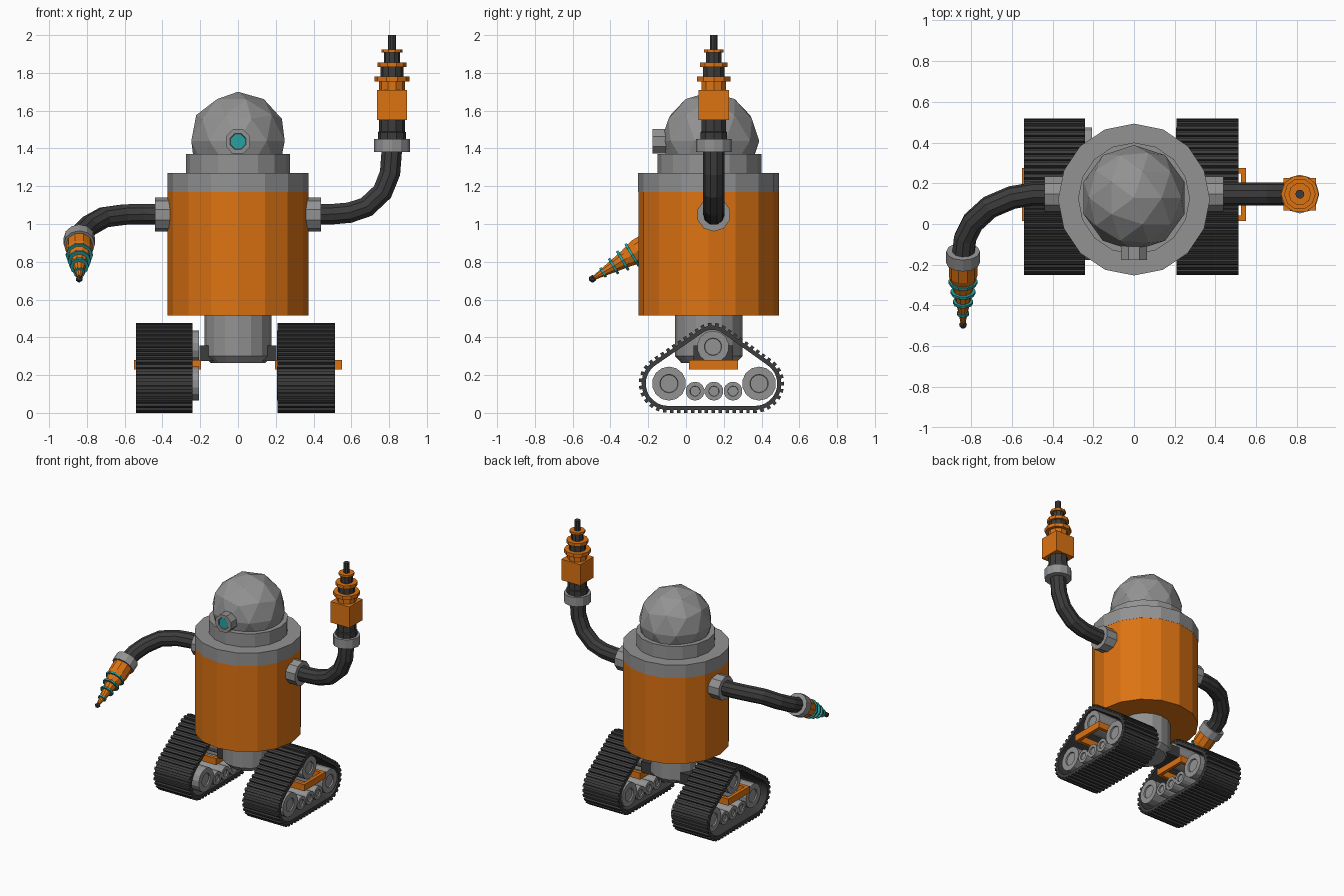
import bpy, bmesh, math
from mathutils import Vector, Matrix

if "Cube" in bpy.data.objects:
    bpy.data.objects.remove(bpy.data.objects["Cube"])


def material(name, rgb):
    m = bpy.data.materials.new(name)
    m.diffuse_color = (*rgb, 1)
    m.use_nodes = True
    m.node_tree.nodes["Principled BSDF"].inputs["Base Color"].default_value = m.diffuse_color
    return m


GRAY = material("metal gray", (0.29, 0.29, 0.29))
ORANGE = material("orange paint", (0.72, 0.17, 0.006))
DARK = material("dark rubber", (0.045, 0.045, 0.045))
TEAL = material("teal", (0.02, 0.36, 0.36))


def finish(bm, name, mat):
    bmesh.ops.recalc_face_normals(bm, faces=bm.faces)
    me = bpy.data.meshes.new(name)
    bm.to_mesh(me)
    bm.free()
    me.materials.append(mat)
    ob = bpy.data.objects.new(name, me)
    bpy.context.collection.objects.link(ob)
    return ob


def lathe(name, mat, profile, origin, axis=(0, 0, 1), sides=12, turn=0.0):
    """Revolve (radius, distance) points around an axis, with closed ends."""
    bm = bmesh.new()
    rot = Vector((0, 0, 1)).rotation_difference(Vector(axis)).to_matrix()
    rings = []
    for r, d in profile:
        rings.append([bm.verts.new(Vector(origin) + rot @ Vector(
            (r * math.cos(turn + math.tau * i / sides),
             r * math.sin(turn + math.tau * i / sides), d)))
            for i in range(sides)])
    for a, b in zip(rings, rings[1:]):
        for i in range(sides):
            j = (i + 1) % sides
            bm.faces.new((a[i], a[j], b[j], b[i]))
    bm.faces.new(rings[0])
    bm.faces.new(rings[-1])
    return finish(bm, name, mat)


def cyl(name, mat, r, d0, d1, origin, axis=(0, 0, 1), sides=12, turn=0.0):
    return lathe(name, mat, [(r, d0), (r, d1)], origin, axis, sides, turn)


def add_box(bm, lo, hi):
    lo, hi = Vector(lo), Vector(hi)
    mat = Matrix.Translation((lo + hi) / 2) @ Matrix.Diagonal((*(hi - lo), 1))
    bmesh.ops.create_cube(bm, size=1, matrix=mat)


def boxes(name, mat, *pairs):
    bm = bmesh.new()
    for lo, hi in pairs:
        add_box(bm, lo, hi)
    return finish(bm, name, mat)


def tube(name, mat, points, r, sides=10):
    """Sweep a round section along a path."""
    pts = [Vector(p) for p in points]
    bm = bmesh.new()
    rings, prev, frame = [], None, None
    for i, p in enumerate(pts):
        t = (pts[min(i + 1, len(pts) - 1)] - pts[max(i - 1, 0)]).normalized()
        if prev is None:
            u = t.cross(Vector((0, 0, 1))).normalized()
            frame = (u, t.cross(u))
        else:
            q = prev.rotation_difference(t)
            frame = (q @ frame[0], q @ frame[1])
        prev = t
        rings.append([bm.verts.new(p + r * (
            frame[0] * math.cos(math.tau * k / sides) +
            frame[1] * math.sin(math.tau * k / sides))) for k in range(sides)])
    for a, b in zip(rings, rings[1:]):
        for k in range(sides):
            j = (k + 1) % sides
            bm.faces.new((a[k], a[j], b[j], b[k]))
    bm.faces.new(rings[0])
    bm.faces.new(rings[-1])
    return finish(bm, name, mat)


# Body, lid and neck
BY = 0.12
cyl("body", ORANGE, 0.372, 0.515, 1.17, (0, BY, 0), sides=16)
cyl("body_lid", GRAY, 0.373, 1.17, 1.27, (0, BY, 0), sides=16)
cyl("neck_ring", GRAY, 0.275, 1.27, 1.37, (0, 0.125, 0), sides=16)
lathe("waist", GRAY, [(0.145, 0.265), (0.178, 0.30), (0.178, 0.52)], (0, BY, 0), sides=16)

# Faceted dome head, cut flat at the neck
bm = bmesh.new()
bmesh.ops.create_icosphere(bm, subdivisions=2, radius=0.26,
                           matrix=Matrix.Translation((0, 0.128, 1.44)))
cut = bmesh.ops.bisect_plane(bm, geom=bm.verts[:] + bm.edges[:] + bm.faces[:],
                             plane_co=(0, 0, 1.365), plane_no=(0, 0, 1), clear_inner=True)
bmesh.ops.holes_fill(bm, edges=[e for e in bm.edges if e.is_boundary])
finish(bm, "dome_head", GRAY)

# Eye
EYE = (0, 0, 1.437)
lathe("eye_socket", GRAY, [(0.07, -0.05), (0.07, 0.178), (0.045, 0.178), (0.042, 0.165)],
      EYE, (0, -1, 0), 8, math.pi / 8)
cyl("eye_lens", TEAL, 0.041, 0.164, 0.172, EYE, (0, -1, 0), 8, math.pi / 8)

# Tracks: outline is the hull around three circles (y, z, radius)
CIRCLES = [(-0.095, 0.155, 0.14), (0.365, 0.155, 0.14), (0.14, 0.35, 0.112)]


def track_outline(count):
    """Evenly spaced points and outward normals along the belt."""
    raw = []
    for i, (y, z, r) in enumerate(CIRCLES):
        angs = []
        for a, b in ((CIRCLES[i - 1], CIRCLES[i]), (CIRCLES[i], CIRCLES[(i + 1) % 3])):
            dy, dz = b[0] - a[0], b[1] - a[1]
            angs.append(math.atan2(dz, dy) - math.acos((a[2] - b[2]) / math.hypot(dy, dz)))
        span = (angs[1] - angs[0]) % math.tau
        raw += [Vector((y + r * math.cos(angs[0] + span * k / 16),
                        z + r * math.sin(angs[0] + span * k / 16))) for k in range(17)]
    lens = [(raw[(i + 1) % len(raw)] - raw[i]).length for i in range(len(raw))]
    step, out, i, start = sum(lens) / count, [], 0, 0.0
    for n in range(count):
        while start + lens[i] < n * step:
            start += lens[i]
            i += 1
        out.append(raw[i].lerp(raw[(i + 1) % len(raw)], (n * step - start) / lens[i]))
    normals = []
    for n in range(count):
        t = out[(n + 1) % count] - out[n - 1]
        normals.append(Vector((t.y, -t.x)).normalized())
    return out, normals


def track(name, x0, x1, teeth=52):
    bm = bmesh.new()
    n = teeth * 2
    pts, nor = track_outline(n)

    def point(x, i, off):
        p = pts[i] + nor[i] * off
        return bm.verts.new((x, p.x, p.y))

    rings = [[point(x, i, off) for i in range(n)]
             for x, off in ((x0, 0), (x1, 0), (x1, -0.022), (x0, -0.022))]
    for k in range(4):
        a, b = rings[k], rings[(k + 1) % 4]
        for i in range(n):
            j = (i + 1) % n
            bm.faces.new((a[i], a[j], b[j], b[i]))
    for i in range(0, n, 2):  # raised treads
        q = [[point(x, m, off) for m, off in ((i, -0.002), (i + 1, -0.002), (i + 1, 0.015), (i, 0.015))]
             for x in (x0, x1)]
        bm.faces.new(q[0])
        bm.faces.new(q[1])
        for k in range(4):
            j = (k + 1) % 4
            bm.faces.new((q[0][k], q[0][j], q[1][j], q[1][k]))
    finish(bm, name, DARK)


track("left_track", -0.54, -0.24)
track("right_track", 0.21, 0.513)

# Wheels, bracket frames and axle block
WHEELS = [(-0.09, 0.155, 0.09), (0.387, 0.155, 0.09), (0.143, 0.35, 0.085),
          (0.048, 0.115, 0.05), (0.148, 0.115, 0.05), (0.249, 0.115, 0.05)]
for side, s in (("left", -1), ("right", 1)):
    for i, (y, z, r) in enumerate(WHEELS):
        h = r * 0.52
        lathe(f"{side}_wheel_{i + 1}", GRAY,
              [(h, 0.217), (h * 1.05, 0.207), (r, 0.207), (r, 0.505), (h * 1.05, 0.505), (h, 0.495)],
              (0, y, z), (s, 0, 0), 14)
    x = sorted((s * 0.195, s * 0.55))
    boxes(f"{side}_bracket", ORANGE,
          ((x[0], 0.015, 0.23), (x[1], 0.042, 0.28)),
          ((x[0], 0.248, 0.23), (x[1], 0.275, 0.28)),
          ((x[0], 0.042, 0.23), (x[0] + 0.025, 0.248, 0.28)),
          ((x[1] - 0.025, 0.042, 0.23), (x[1], 0.248, 0.28)))
boxes("axle_block", DARK, ((-0.205, 0.04, 0.275), (0.205, 0.248, 0.358)))

# Shoulders and arms
AY = 0.147
for side, s in (("left", -1), ("right", 1)):
    cyl(f"{side}_shoulder", GRAY, 0.09, 0.33, 0.44, (0, AY, 1.05), (s, 0, 0), 10)
tube("right_arm", DARK, [(0.40, AY, 1.05), (0.50, AY, 1.052), (0.59, AY, 1.06), (0.68, AY, 1.09),
                         (0.765, AY, 1.17), (0.805, AY, 1.27), (0.815, AY, 1.40)], 0.057)
tube("left_arm", DARK, [(-0.40, AY, 1.05), (-0.50, AY, 1.052), (-0.60, 0.13, 1.05),
                        (-0.71, 0.083, 1.035), (-0.79, 0.01, 0.99), (-0.83, -0.07, 0.95),
                        (-0.84, -0.16, 0.91)], 0.057)

# Raised right tool: cuff, block and stepped discs
RT = (0.815, AY, 0)
cyl("right_cuff", GRAY, 0.095, 1.38, 1.45, RT)
lathe("right_tool_core", DARK, [(0.075, 1.45), (0.075, 1.485), (0.068, 1.49), (0.068, 1.70),
      (0.06, 1.71), (0.06, 1.84), (0.043, 1.84), (0.043, 1.915), (0.022, 1.915), (0.022, 2.0)], RT, sides=10)
boxes("right_tool_block", ORANGE, ((0.735, AY - 0.08, 1.55), (0.895, AY + 0.08, 1.71)))
for i, (r, a, b) in enumerate([(0.068, 1.71, 1.757), (0.093, 1.755, 1.782),
                               (0.077, 1.83, 1.855), (0.055, 1.908, 1.925)]):
    cyl(f"right_tool_disc_{i + 1}", ORANGE, r, a, b, RT, sides=10)

# Lowered left tool: cuff and ringed drill cone, measured back from the tip
TIP = Vector((-0.84, -0.495, 0.71))
BACK = Vector((0, 0.857, 0.515)).normalized()
cyl("left_cuff", GRAY, 0.083, 0.355, 0.42, TIP, BACK)
lathe("drill_cone", ORANGE, [(0.012, 0.01), (0.05, 0.21), (0.07, 0.28), (0.07, 0.36)], TIP, BACK, 10)
for i, (d, r) in enumerate([(0.245, 0.072), (0.187, 0.062), (0.13, 0.05), (0.065, 0.03)]):
    cyl(f"drill_ring_{i + 1}", TEAL, r, d - 0.007, d + 0.007, TIP, BACK, 10)
bm = bmesh.new()
bmesh.ops.create_icosphere(bm, subdivisions=1, radius=0.021, matrix=Matrix.Translation(TIP))
finish(bm, "drill_tip", DARK)
